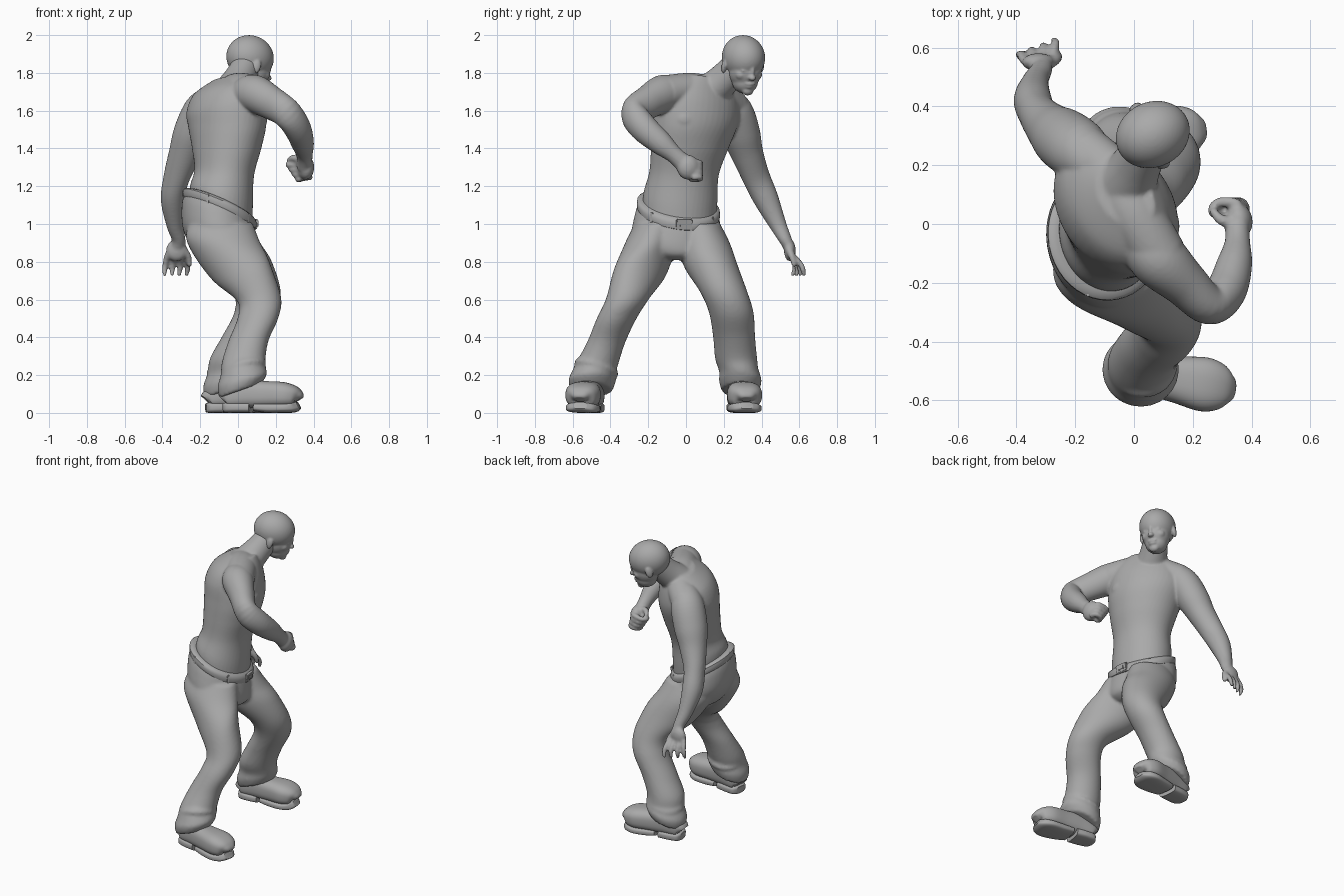
import bpy, bmesh, math
from mathutils import Vector, Matrix

cube = bpy.data.objects.get("Cube")
if cube:
    bpy.data.objects.remove(cube, do_unlink=True)

grey = bpy.data.materials.new("plain_grey")
grey.use_nodes = True
grey.diffuse_color = (0.4, 0.4, 0.4, 1)
grey.node_tree.nodes["Principled BSDF"].inputs["Base Color"].default_value = (0.4, 0.4, 0.4, 1)
SIDES = 44


def add_object(name, bm):
    bmesh.ops.recalc_face_normals(bm, faces=bm.faces)
    mesh = bpy.data.meshes.new(name)
    bm.to_mesh(mesh)
    bm.free()
    mesh.materials.append(grey)
    obj = bpy.data.objects.new(name, mesh)
    bpy.context.collection.objects.link(obj)
    return obj


def spline(rows, steps=6):
    """Smooth rows of numbers with a Catmull-Rom curve."""
    out = []
    for i in range(len(rows) - 1):
        a, b, c, d = (rows[max(0, min(len(rows) - 1, i + k))] for k in (-1, 0, 1, 2))
        for s in range(steps):
            t = s / steps
            out.append([0.5 * (2 * q + (r - p) * t + (2 * p - 5 * q + 4 * r - u) * t * t
                               + (3 * q - p - 3 * r + u) * t ** 3)
                        for p, q, r, u in zip(a, b, c, d)])
    return out + [list(rows[-1])]


def skin(name, rings):
    """Join rings of points into a capped surface."""
    bm = bmesh.new()
    loops = [[bm.verts.new(p) for p in ring] for ring in rings]
    for a, b in zip(loops, loops[1:]):
        for i in range(len(a)):
            j = (i + 1) % len(a)
            bm.faces.new((a[i], a[j], b[j], b[i]))
    bm.faces.new(loops[0][::-1])
    bm.faces.new(loops[-1])
    return add_object(name, bm)


def loft(name, rows, steps=6):
    """Level rings: x, y, z, half width, half depth, facing, slope x, slope y."""
    rings = []
    for x, y, z, w, d, yaw, sx, sy in spline(rows, steps):
        f, ring = math.radians(yaw), []
        for i in range(SIDES):
            t = 2 * math.pi * i / SIDES
            u, v = d * math.cos(t), w * math.sin(t)
            dx = u * math.cos(f) - v * math.sin(f)
            dy = u * math.sin(f) + v * math.cos(f)
            ring.append((x + dx, y + dy, z - sx * dx - sy * dy))
        rings.append(ring)
    return skin(name, rings)


def tube(name, rows, power=1.0):
    """Limb along a path: x, y, z, half width, half height; low power is boxier."""
    pts, rings = spline(rows), []
    for i, (x, y, z, w, h) in enumerate(pts):
        ahead, behind = pts[min(i + 1, len(pts) - 1)], pts[max(i - 1, 0)]
        tan = (Vector(ahead[:3]) - Vector(behind[:3])).normalized()
        side = tan.cross(Vector((0.05, 0.02, 1))).normalized()
        up = side.cross(tan)
        ring = []
        for k in range(SIDES):
            t = 2 * math.pi * k / SIDES
            c, s = (math.copysign(abs(q) ** power, q) for q in (math.cos(t), math.sin(t)))
            ring.append(Vector((x, y, z)) + side * w * c + up * h * s)
        rings.append(ring)
    return skin(name, rings)


def ball(name, centre, radii, yaw=0, frame=Matrix()):
    bm = bmesh.new()
    m = (frame @ Matrix.Translation(centre) @ Matrix.Rotation(math.radians(yaw), 4, "Z")
         @ Matrix.Diagonal((*radii, 1)))
    bmesh.ops.create_icosphere(bm, subdivisions=4, radius=1, matrix=m)
    return add_object(name, bm)


def select(objs):
    bpy.ops.object.select_all(action="DESELECT")
    for o in objs:
        o.select_set(True)
    bpy.context.view_layer.objects.active = objs[0]


def fuse(name, objs, voxel, rounds):
    """Blend overlapping parts into one smooth surface."""
    select(objs)
    bpy.ops.object.join()
    obj = bpy.context.object
    obj.name = name
    mod = obj.modifiers.new("blend", "REMESH")
    mod.mode, mod.voxel_size, mod.use_smooth_shade = "VOXEL", voxel, True
    mod = obj.modifiers.new("soften", "SMOOTH")
    mod.factor, mod.iterations = 0.5, rounds


# Torso, with chest turned further than the waist
body = [loft("torso", [
    (-.09, -.035, 1.02, .195, .16, 10, .4, .15), (-.088, -.03, 1.14, .198, .165, 12, .35, .1),
    (-.073, -.01, 1.27, .187, .155, 17, .1, .05), (-.06, .02, 1.4, .212, .176, 26, 0, 0),
    (-.058, .048, 1.52, .24, .19, 34, 0, 0), (-.065, .062, 1.62, .243, .184, 37, -.1, .1),
    (-.06, .078, 1.71, .21, .148, 37, -.1, .1), (-.03, .1, 1.775, .12, .085, 37, -.1, .1)])]
body.append(tube("trapezius", [(.085, -.105, 1.695, .093, .093), (.005, .035, 1.718, .093, .082),
                               (-.06, .15, 1.69, .09, .08), (-.17, .25, 1.625, .088, .085)]))
for x, y in ((.068, .022), (-.02, .158)):
    body.append(ball("pectoral", (x, y, 1.555), (.075, .105, .08), 37))

# Arms: right one bent with a fist, left one hanging
body.append(tube("right_arm", [
    (.03, -.06, 1.69, .085, .085), (.085, -.12, 1.69, .098, .1), (.17, -.2, 1.645, .08, .09),
    (.255, -.275, 1.59, .068, .08), (.312, -.228, 1.513, .07, .076), (.342, -.135, 1.43, .06, .064),
    (.352, -.06, 1.365, .043, .046), (.35, 0, 1.31, .042, .052)]))
body.append(tube("left_arm", [
    (-.13, .19, 1.66, .08, .08), (-.185, .248, 1.6, .105, .1), (-.24, .29, 1.48, .105, .1),
    (-.282, .325, 1.37, .086, .085), (-.327, .375, 1.24, .067, .074), (-.345, .425, 1.13, .064, .066),
    (-.335, .485, 1.0, .045, .046), (-.315, .525, .92, .037, .034), (-.32, .55, .87, .04, .03)]))

# Hands with curled and loose fingers
body.append(ball("right_palm", (.358, .012, 1.3), (.045, .06, .066), 10))
body.append(ball("left_palm", (-.325, .55, .86), (.056, .031, .058)))
for i in range(4):
    z, x, f = 1.325 - .026 * i, -.372 + .031 * i, i / 3
    reach = .05 * f
    body.append(tube("fist_finger", [(.36 + .02 * f, .035, z, .018, .016),
                                     (.345 + reach / 2, .07, z, .018, .016),
                                     (.285 + reach, .072, z - .01, .017, .014),
                                     (.267 + reach, .04, z - .012, .016, .014),
                                     (.31 + reach / 2, .02, z - .01, .013, .013)]))
    body.append(tube("loose_finger", [(x, .555, .84, .017, .016),
                                      (x * 1.25 + .08, .575 + .03 * f, .79, .015, .015),
                                      (x * 1.3 + .095, .575 + .045 * f, .755, .014, .014),
                                      (x * 1.2 + .06, .56 + .065 * f, .725, .01, .01)]))
body.append(tube("right_thumb", [(.345, 0, 1.34, .022, .022), (.295, .015, 1.35, .018, .018),
                                 (.265, .05, 1.335, .013, .013)]))
body.append(tube("left_thumb", [(-.3, .54, .88, .022, .02), (-.265, .56, .83, .018, .017),
                                (-.255, .575, .775, .012, .012)]))
body.append(tube("neck", [(-.04, .11, 1.68, .115, .1), (.005, .195, 1.76, .087, .087),
                          (.045, .27, 1.84, .075, .078)]))
fuse("bare_upper_body", body, .008, 6)

# Head, bowed and turned
face = []
head = (Matrix.Translation((.057, .301, 1.853)) @ Matrix.Rotation(math.radians(26), 4, "Z")
        @ Matrix.Rotation(math.radians(15), 4, "Y"))
for name, centre, radii in (
        ("cranium", (0, 0, .03), (.13, .111, .117)), ("cheeks", (.038, 0, -.035), (.088, .088, .095)),
        ("face", (.06, 0, -.04), (.064, .07, .092)), ("jaw", (.05, 0, -.088), (.07, .069, .065)),
        ("chin", (.094, 0, -.127), (.026, .032, .026)), ("brow", (.083, 0, .012), (.042, .066, .018)),
        ("nose", (.128, 0, -.047), (.022, .02, .016)), ("nose_bridge", (.122, 0, -.02), (.014, .012, .035)),
        ("upper_lip", (.115, 0, -.083), (.015, .03, .009)),
        ("lower_lip", (.113, 0, -.1), (.015, .026, .009))):
    face.append(ball(name, centre, radii, 0, head))
for s in (-1, 1):
    face.append(ball("ear", (-.002, s * .107, -.02), (.024, .014, .038), s * 20, head))
    face.append(ball("eye", (.104, s * .036, -.014), (.013, .022, .013), 0, head))
    face.append(ball("cheekbone", (.08, s * .045, -.042), (.034, .032, .03), 0, head))
fuse("head", face, .006, 4)

# Trousers: seat and two bent, flared legs
seat = loft("seat", [
    (-.098, -.04, 1.1, .205, .178, 10, .45, .15), (-.102, -.045, 1.02, .228, .195, 10, .4, .12),
    (-.094, -.05, .92, .237, .192, 8, .2, .05), (-.06, -.04, .84, .18, .15, 8, 0, 0),
    (-.03, -.04, .81, .09, .08, 8, 0, 0)])
right_leg = loft("right_leg", [
    (-.09, -.15, 1.0, .12, .17, 0, 0, 0), (-.075, -.185, .9, .135, .195, -10, 0, 0),
    (.02, -.245, .74, .122, .168, -35, -.25, 0), (.113, -.312, .6, .108, .12, -38, -.1, 0),
    (.105, -.367, .5, .103, .11, -35, 0, 0), (.055, -.42, .38, .1, .107, -25, 0, 0),
    (.03, -.467, .27, .112, .115, -12, 0, 0), (.03, -.49, .21, .118, .122, -12, -.1, 0),
    (.022, -.497, .17, .125, .13, -12, -.25, 0), (.015, -.5, .12, .11, .115, -12, -.35, 0)])
left_leg = loft("left_leg", [
    (-.09, .06, 1.0, .12, .16, 10, 0, 0), (-.06, .09, .9, .14, .18, 12, 0, 0),
    (.02, .135, .77, .14, .16, 15, -.2, 0), (.1, .2, .64, .125, .125, 15, -.1, 0),
    (.095, .24, .53, .118, .115, 12, 0, 0), (.025, .255, .4, .111, .112, 10, 0, 0),
    (-.03, .265, .29, .111, .118, 10, 0, 0), (-.04, .28, .22, .104, .122, 10, -.1, 0),
    (-.055, .288, .17, .112, .13, 10, -.25, 0), (-.06, .288, .12, .098, .115, 10, -.35, 0)])
folds = []
for x, y, z, w, d in ((.03, -.475, .235, .118, .12), (-.045, .283, .235, .109, .122)):
    folds.append(loft("trouser_fold", [(x, y, z + k * .03, w - .02 * abs(k), d - .02 * abs(k), 0, -.2, .25)
                                       for k in (1, 0, -1)], 3))
fuse("trousers", [seat, right_leg, left_leg] + folds, .011, 4)

# Belt, loops and buckle
belt = loft("belt", [(-.098, -.04, 1.08 + dz, .202 + g, .176 + g, 10, .43, .15)
                     for dz, g in ((-.032, -.008), (-.026, .015), (.018, .017), (.034, -.012))], 3)


def box(name, centre, size, yaw, pitch):
    bm = bmesh.new()
    m = (Matrix.Translation(centre) @ Matrix.Rotation(math.radians(yaw), 4, "Z")
         @ Matrix.Rotation(math.radians(pitch), 4, "Y") @ Matrix.Diagonal((*size, 1)))
    bmesh.ops.create_cube(bm, size=1, matrix=m)
    bmesh.ops.bevel(bm, geom=bm.edges[:], offset=.004, segments=2, affect="EDGES")
    return add_object(name, bm)


hard = [belt, box("buckle", (.09, -.01, .998), (.02, .085, .055), 8, 12),
        box("buckle_bar", (.099, -.01, .996), (.014, .05, .024), 8, 12)]
for angle in (50, 120, 180, 240, 310):
    t, f = math.radians(angle), math.radians(10)
    u, v = .189 * math.cos(t), .215 * math.sin(t)
    dx, dy = u * math.cos(f) - v * math.sin(f), u * math.sin(f) + v * math.cos(f)
    hard.append(box("belt_loop", (-.098 + dx, -.04 + dy, 1.075 - .43 * dx - .15 * dy),
                    (.012, .02, .055), angle + 10, 0))

# Shoes: rounded upper, resting on a separate heel and front sole
for side, heel, toe in (("right", Vector((-.075, -.487, 0)), Vector((.325, -.562, 0))),
                        ("left", Vector((-.17, .275, 0)), Vector((.225, .32, 0)))):
    def along(rows):
        return [(*(heel.lerp(toe, t) + Vector((0, 0, (low + top) / 2))), w, (top - low) / 2)
                for t, w, low, top in rows]
    hard.append(tube(side + "_shoe", along([
        (.01, .04, .03, .1), (.06, .06, .025, .13), (.3, .07, .025, .17), (.55, .08, .025, .168),
        (.78, .092, .025, .163), (.92, .078, .03, .145), (.98, .052, .04, .12), (1, .025, .05, .09)]), .75))
    hard.append(tube(side + "_heel_sole", along([
        (0, .035, .004, .05), (.05, .06, 0, .055), (.2, .07, 0, .055), (.36, .068, 0, .055)]), .6))
    hard.append(tube(side + "_front_sole", along([
        (.42, .07, .008, .05), (.6, .082, 0, .05), (.8, .09, 0, .05), (.93, .072, .004, .055),
        (.99, .035, .02, .06)]), .6))
select(hard)
bpy.ops.object.shade_smooth_by_angle(angle=math.radians(40))
